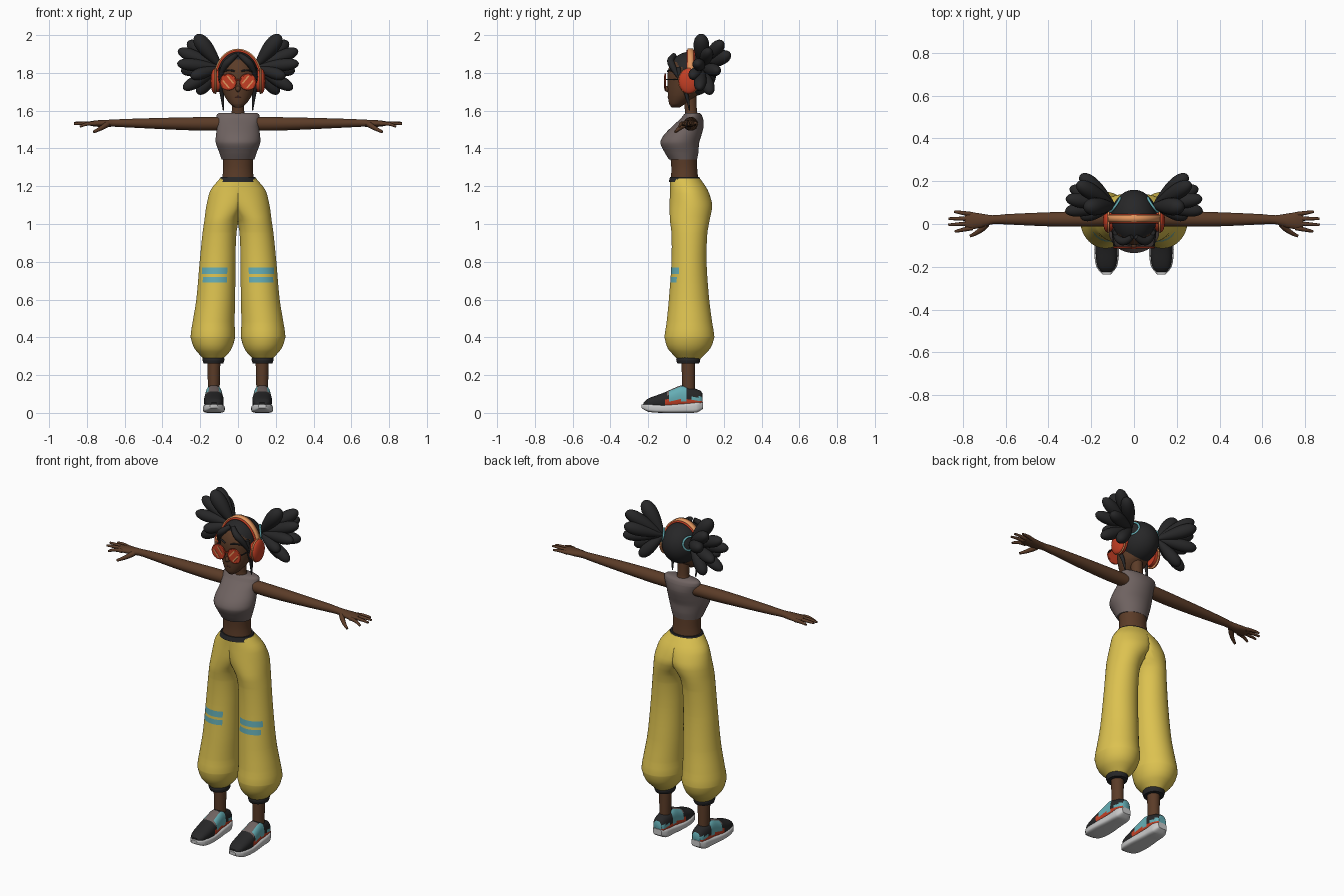
import bpy, bmesh, math
from mathutils import Vector, Matrix

if "Cube" in bpy.data.objects:
    bpy.data.objects.remove(bpy.data.objects["Cube"])


def material(name, r, g, b):
    m = bpy.data.materials.new(name)
    m.use_nodes = True
    m.diffuse_color = (r, g, b, 1)
    m.node_tree.nodes["Principled BSDF"].inputs["Base Color"].default_value = (r, g, b, 1)
    return m


YELLOW = material("yellow cloth", .72, .54, .08)
TAUPE = material("taupe cloth", .16, .125, .12)
SKIN = material("brown skin", .105, .045, .021)
LIP = material("dark brown", .05, .018, .012)
BLACK = material("soft black", .02, .02, .021)
RED = material("orange red", .56, .05, .018)
PEACH = material("peach", .75, .3, .11)
CYAN = material("pale cyan", .13, .42, .46)
GREY = material("light grey", .58, .58, .58)


def finish(bm, name, mats, mirror=False, rule=None):
    """Turn a bmesh into a smooth shaded object, optionally mirrored in x."""
    bmesh.ops.recalc_face_normals(bm, faces=bm.faces)
    for f in bm.faces:
        f.smooth = True
        if rule:
            f.material_index = rule(f.calc_center_median())
    me = bpy.data.meshes.new(name)
    bm.to_mesh(me)
    bm.free()
    for m in mats:
        me.materials.append(m)
    me.set_sharp_from_angle(angle=math.radians(45))
    ob = bpy.data.objects.new(name, me)
    bpy.context.collection.objects.link(ob)
    if mirror:
        ob.modifiers.new("Mirror", "MIRROR").use_clip = False
    return ob


def sample(rows, t):
    """Smooth interpolation of rows keyed by their first value."""
    i = max(0, min(len(rows) - 2, sum(r[0] <= t for r in rows) - 1))

    def slope(k, j):
        a, b = rows[max(k - 1, 0)], rows[min(k + 1, len(rows) - 1)]
        return (b[j] - a[j]) / (b[0] - a[0])
    p, q = rows[i], rows[i + 1]
    h = q[0] - p[0]
    u = (t - p[0]) / h
    return [(1 + 2 * u) * (1 - u) ** 2 * p[j] + u * (1 - u) ** 2 * h * slope(i, j)
            + u * u * (3 - 2 * u) * q[j] + u * u * (u - 1) * h * slope(i + 1, j)
            for j in range(1, 5)]


def loft(name, rows, mats, axis="z", mirror=False, rule=None, extra=(),
         power=1, segs=32, steps=18, clamp=False):
    """Rows are (position on axis, two centre values, two radii)."""
    a, b = rows[0][0], rows[-1][0]
    ts = {round(a + (b - a) * i / steps, 4) for i in range(steps + 1)}
    ts = sorted(ts | {r[0] for r in rows} | set(extra))
    bm = bmesh.new()
    rings = []
    for t in ts:
        c1, c2, r1, r2 = sample(rows, t)
        ring = []
        for k in range(segs):
            w = 2 * math.pi * (k + .5) / segs
            c, s = math.cos(w), math.sin(w)
            u = c1 + r1 * math.copysign(abs(c) ** power, c)
            v = c2 + r2 * math.copysign(abs(s) ** power, s)
            if clamp:
                u = max(u, 0)
            co = {"x": (t, u, v), "y": (u, t, v), "z": (u, v, t)}[axis]
            ring.append(bm.verts.new(co))
        rings.append(ring)
    for lo, hi in zip(rings, rings[1:]):
        for k in range(segs):
            n = (k + 1) % segs
            bm.faces.new((lo[k], lo[n], hi[n], hi[k]))
    bm.faces.new(rings[0])
    bm.faces.new(rings[-1])
    return finish(bm, name, mats, mirror, rule)


def prim(name, kind, loc, scale, mat, rot=None, mirror=False, shape=None):
    """Sphere, cylinder or cube; shape edits the unit vertices first."""
    bm = bmesh.new()
    if kind == "sphere":
        bmesh.ops.create_uvsphere(bm, u_segments=24, v_segments=16, radius=1)
    elif kind == "cylinder":
        bmesh.ops.create_cone(bm, cap_ends=True, segments=32, radius1=1, radius2=1, depth=2)
    else:
        bmesh.ops.create_cube(bm, size=2)
    if shape:
        for v in bm.verts:
            shape(v)
    rot = rot or Matrix()
    bm.transform(Matrix.Translation(loc) @ rot.to_4x4() @ Matrix.Diagonal((*scale, 1)))
    return finish(bm, name, [mat], mirror)


def strand(name, points, radii, mat, mirror=False, cyclic=False):
    """Tapered round tube along a smooth path."""
    cu = bpy.data.curves.new(name, "CURVE")
    cu.dimensions, cu.bevel_depth, cu.bevel_resolution, cu.use_fill_caps = "3D", 1, 3, True
    sp = cu.splines.new("NURBS")
    sp.points.add(len(points) - 1)
    for p, co, r in zip(sp.points, points, radii):
        p.co, p.radius = (*co, 1), r
    sp.order_u, sp.use_endpoint_u, sp.use_cyclic_u, sp.resolution_u = 3, True, cyclic, 6
    tmp = bpy.data.objects.new(name, cu)
    bm = bmesh.new()
    bm.from_mesh(tmp.to_mesh())
    tmp.to_mesh_clear()
    bpy.data.objects.remove(tmp)
    return finish(bm, name, [mat], mirror)


def ring(name, loc, normal, ra, rb, thick, mat):
    q = Vector(normal).to_track_quat("Z", "Y")
    pts = [Vector(loc) + q @ Vector((ra * math.cos(k * math.pi / 8), rb * math.sin(k * math.pi / 8), 0))
           for k in range(16)]
    strand(name, pts, [thick] * 16, mat, True, True)


# Trousers with knee stripes
def stripes(c):
    bands = .735 < c.z < .77 or .69 < c.z < .72
    return int(bands and c.y < -.015 and .06 < c.x < .19)


loft("trousers", [(.285, .13, .015, .05, .06), (.31, .13, .015, .075, .085),
                  (.34, .132, .016, .098, .112), (.4, .133, .018, .118, .132),
                  (.47, .13, .018, .112, .122), (.6, .118, .016, .103, .107),
                  (.8, .108, .016, .095, .093), (.95, .098, .018, .09, .095),
                  (1.02, .085, .02, .093, .105), (1.1, .045, .026, .122, .113),
                  (1.18, .01, .015, .135, .1), (1.24, 0, -.005, .097, .08)],
     [YELLOW, CYAN], mirror=True, rule=stripes, extra=(.69, .72, .735, .77),
     segs=48, steps=24, clamp=True)
loft("waistband", [(1.222, 0, -.005, .104, .087), (1.248, 0, -.007, .093, .078)], [BLACK], steps=2)
loft("ankle_cuff", [(.262, .13, .012, .052, .058), (.28, .13, .012, .058, .064),
                    (.3, .13, .012, .055, .06)], [BLACK], mirror=True, steps=6)
loft("ankle", [(.09, .128, .014, .03, .034), (.28, .128, .012, .035, .036)], [SKIN], mirror=True, steps=2)


# Shoes
def shoe_paint(c):
    side = abs(c.x - .128)
    if c.z < .066 and c.y > -.11:
        return 1
    if -.085 < c.y < .005 and side > .026:
        return 2
    if -.1 < c.y < -.03 and c.z > .09:
        return 3
    return 2 if c.y > .03 and .066 < c.z < .085 else 0


loft("shoe_sole", [(-.235, .128, .035, .02, .01), (-.2, .128, .027, .048, .021),
                   (-.12, .128, .022, .058, .022), (0, .128, .026, .05, .026),
                   (.06, .128, .031, .046, .028), (.09, .128, .04, .028, .018)],
     [GREY], axis="y", mirror=True, power=.5)
loft("shoe_upper", [(-.225, .128, .045, .022, .01), (-.2, .128, .05, .042, .026),
                    (-.12, .128, .06, .052, .046), (-.06, .128, .075, .048, .058),
                    (-.02, .128, .084, .045, .062), (.03, .128, .078, .043, .056),
                    (.075, .128, .07, .036, .048), (.087, .128, .07, .025, .035)],
     [BLACK, RED, CYAN, TAUPE], axis="y", mirror=True, rule=shoe_paint, power=.8, steps=30)

# Torso
loft("midriff", [(1.21, 0, -.007, .088, .075), (1.29, 0, -.009, .079, .069),
                 (1.36, 0, -.013, .082, .07)], [SKIN], steps=8)
loft("crop_top", [(1.342, 0, -.016, .087, .075), (1.38, 0, -.024, .1, .09),
                  (1.43, 0, -.033, .118, .103), (1.47, 0, -.018, .117, .1),
                  (1.52, 0, .012, .11, .082), (1.56, 0, .032, .115, .058),
                  (1.58, 0, .035, .112, .046), (1.588, 0, .035, .1, .036)],
     [TAUPE], segs=40)
loft("neck", [(1.56, 0, .03, .042, .036), (1.6, 0, .026, .033, .032),
              (1.69, 0, .02, .034, .035)], [SKIN], steps=6)

# Arms and hands
loft("arm", [(.085, .027, 1.53, .036, .036), (.2, .024, 1.53, .037, .036),
             (.4, .022, 1.532, .033, .03), (.6, .022, 1.534, .024, .022),
             (.66, .02, 1.534, .021, .019), (.71, .016, 1.532, .032, .019),
             (.76, .015, 1.532, .04, .016), (.79, .014, 1.532, .032, .01)],
     [SKIN], axis="x", mirror=True, segs=24)
for finger, y0, x1, y1, z1 in (("index", -.018, .836, -.035, 1.515), ("middle", .004, .868, -.004, 1.53),
                               ("ring", .025, .868, .025, 1.535), ("little", .045, .84, .058, 1.53)):
    strand(finger + "_finger", [(.755, y0, 1.53), (.8, (y0 + y1) / 2, 1.537), (x1, y1, z1)],
           [.011, .0105, .006], SKIN, True)
strand("thumb", [(.69, .0, 1.53), (.715, -.035, 1.51), (.765, -.056, 1.487)], [.016, .013, .007], SKIN, True)

# Head and face
loft("head", [(1.617, 0, -.055, .018, .022), (1.635, 0, -.047, .042, .042),
              (1.68, 0, -.018, .073, .078), (1.74, 0, -.002, .09, .096),
              (1.81, 0, .0, .094, .096), (1.86, 0, .005, .08, .08), (1.89, 0, .01, .05, .05)], [SKIN])
prim("nose", "sphere", (0, -.098, 1.715), (.013, .016, .016), SKIN)
prim("lips", "sphere", (0, -.087, 1.672), (.022, .01, .009), LIP)
strand("eyebrow", [(.018, -.097, 1.808), (.045, -.094, 1.82), (.075, -.07, 1.808)], [.004, .006, .003], BLACK, True)

# Sunglasses
facing = Matrix.Rotation(math.pi / 2, 3, "X")
prim("lens", "cylinder", (.052, -.11, 1.752), (.04, .04, .003), RED, facing, True)
ring("lens_rim", (.052, -.11, 1.752), (0, -1, 0), .042, .042, .004, RED)
for dx in (-.012, .012):
    prim("lens_glint", "cube", (.052 + dx, -.1145, 1.752 - dx), (.004, .001, .026), PEACH,
         Matrix.Rotation(math.radians(40), 3, "Y"), True)
strand("glasses_bridge", [(-.014, -.112, 1.76), (0, -.116, 1.766), (.014, -.112, 1.76)], [.004] * 3, RED)
strand("glasses_temple", [(.092, -.108, 1.765), (.1, -.06, 1.765), (.104, .02, 1.765)], [.004] * 3, BLACK, True)

# Hair cap, open around the face
bm = bmesh.new()
bmesh.ops.create_uvsphere(bm, u_segments=64, v_segments=40, radius=1)
bm.transform(Matrix.Translation((0, .03, 1.795)) @ Matrix.Diagonal((.106, .13, .118, 1)))
gone = [f for f in bm.faces for c in [f.calc_center_median()]
        if (c.y < -.015 and c.z < 1.872 - 5 * c.x ** 2) or (c.y < .02 and c.z < 1.72)]
bmesh.ops.delete(bm, geom=gone, context="FACES")
finish(bm, "hair_cap", [BLACK])

# Fringe and side locks
strand("fringe", [(.01, -.06, 1.895), (.04, -.088, 1.872), (.08, -.07, 1.83), (.094, -.035, 1.77)],
       [.012, .02, .018, .008], BLACK, True)
strand("side_lock", [(.088, -.04, 1.83), (.096, -.03, 1.75), (.083, .01, 1.68), (.077, .018, 1.6)],
       [.012, .014, .011, .003], BLACK, True)

# Puffy pigtails
def teardrop(v):
    k = .68 + .32 * v.co.z
    v.co.x *= k
    v.co.y *= k


root = Vector((.09, .085, 1.83))
for tip, r in (((.225, .08, 2.0), .056), ((.265, .19, 1.965), .05), ((.25, .23, 1.9), .05),
               ((.318, .12, 1.92), .046), ((.322, .06, 1.85), .044), ((.3, .17, 1.81), .046),
               ((.29, .07, 1.715), .045), ((.215, .13, 1.69), .046), ((.25, .03, 1.78), .042)):
    d = Vector(tip) - root
    prim("pigtail_lobe", "sphere", root + d / 2, (r, r, d.length / 2), BLACK,
         d.to_track_quat("Z", "Y").to_matrix(), True, teardrop)
ring("hair_tie", (.088, .09, 1.83), (.8, .55, .1), .04, .04, .006, CYAN)

# Headphones
def headband(name, rx, rz, width, mat):
    bm = bmesh.new()
    pairs = []
    for k in range(33):
        w = math.pi * k / 32
        pairs.append([bm.verts.new((rx * math.cos(w), .025 + s * width / 2, 1.765 + rz * math.sin(w)))
                      for s in (-1, 1)])
    for p, q in zip(pairs, pairs[1:]):
        bm.faces.new((p[0], p[1], q[1], q[0]))
    ob = finish(bm, name, [mat])
    mod = ob.modifiers.new("Solidify", "SOLIDIFY")
    mod.thickness, mod.offset = .01, 0


headband("headband_lining", .117, .151, .044, RED)
headband("headband", .124, .158, .032, PEACH)
sideways = Matrix.Rotation(math.pi / 2, 3, "Y")
prim("ear_cushion", "cylinder", (.112, .015, 1.757), (.058, .05, .014), RED, sideways, True)
prim("ear_cup", "sphere", (.125, .015, 1.757), (.02, .054, .066), RED, None, True)
ring("ear_cup_trim", (.119, .015, 1.757), (1, 0, 0), .054, .065, .005, PEACH)
